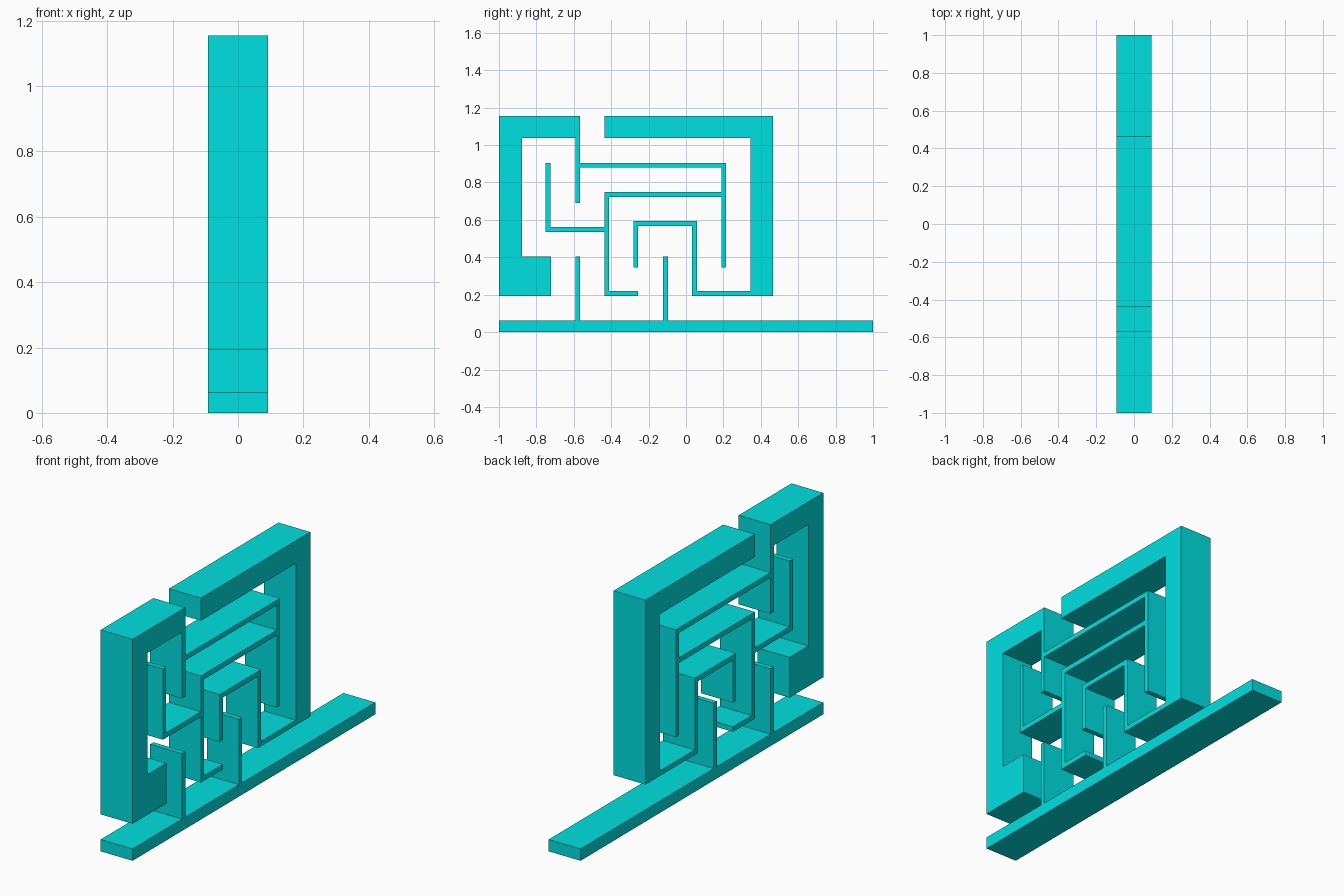
import bpy, bmesh

if "Cube" in bpy.data.objects:
    bpy.data.objects.remove(bpy.data.objects["Cube"])

HALF = 0.092   # half depth of every part along x


def extrude_profile(name, outline, mat):
    """Closed (y, z) outline extruded along x."""
    bm = bmesh.new()
    face = bm.faces.new([bm.verts.new((-HALF, y, z)) for y, z in outline])
    new = bmesh.ops.extrude_face_region(bm, geom=[face])["geom"]
    verts = [g for g in new if isinstance(g, bmesh.types.BMVert)]
    bmesh.ops.translate(bm, vec=(2 * HALF, 0, 0), verts=verts)
    bmesh.ops.recalc_face_normals(bm, faces=bm.faces[:])
    mesh = bpy.data.meshes.new(name)
    bm.to_mesh(mesh)
    bm.free()
    mesh.materials.append(mat)
    obj = bpy.data.objects.new(name, mesh)
    bpy.context.collection.objects.link(obj)
    return obj


cyan = bpy.data.materials.new("cyan")
cyan.diffuse_color = (0.0, 0.75, 0.75, 1)
cyan.use_nodes = True
cyan.node_tree.nodes["Principled BSDF"].inputs["Base Color"].default_value = cyan.diffuse_color

# Base plate with two upright fins
base = [(-1, 0), (1, 0), (1, 0.062)]
for y in (-0.11, -0.579):
    base += [(y + 0.013, 0.062), (y + 0.013, 0.403),
             (y - 0.013, 0.403), (y - 0.013, 0.062)]
base.append((-1, 0.062))
extrude_profile("base_with_fins", base, cyan)

# Thick left frame, its hanging stem and the thin labyrinth walls
extrude_profile("left_frame_and_walls", [
    (-1, .193), (-.722, .193), (-.722, .403), (-.878, .403),
    (-.878, 1.037), (-.592, 1.037), (-.592, .69), (-.566, .69),
    (-.566, .879), (.189, .879), (.189, .749), (-.437, .749),
    (-.437, .562), (-.724, .562), (-.724, .905), (-.75, .905),
    (-.75, .536), (-.437, .536), (-.437, .193), (-.256, .193),
    (-.256, .219), (-.411, .219), (-.411, .722), (.189, .722),
    (.189, .345), (.215, .345), (.215, .905), (-.566, .905),
    (-.566, 1.155), (-1, 1.155)], cyan)

# Thick right frame ending in a thin inner hook
extrude_profile("right_frame_and_hook", [
    (.465, .193), (.465, 1.155), (-.437, 1.155), (-.437, 1.037),
    (.345, 1.037), (.345, .219), (.059, .219), (.059, .593),
    (-.282, .593), (-.282, .345), (-.256, .345), (-.256, .567),
    (.033, .567), (.033, .193)], cyan)
